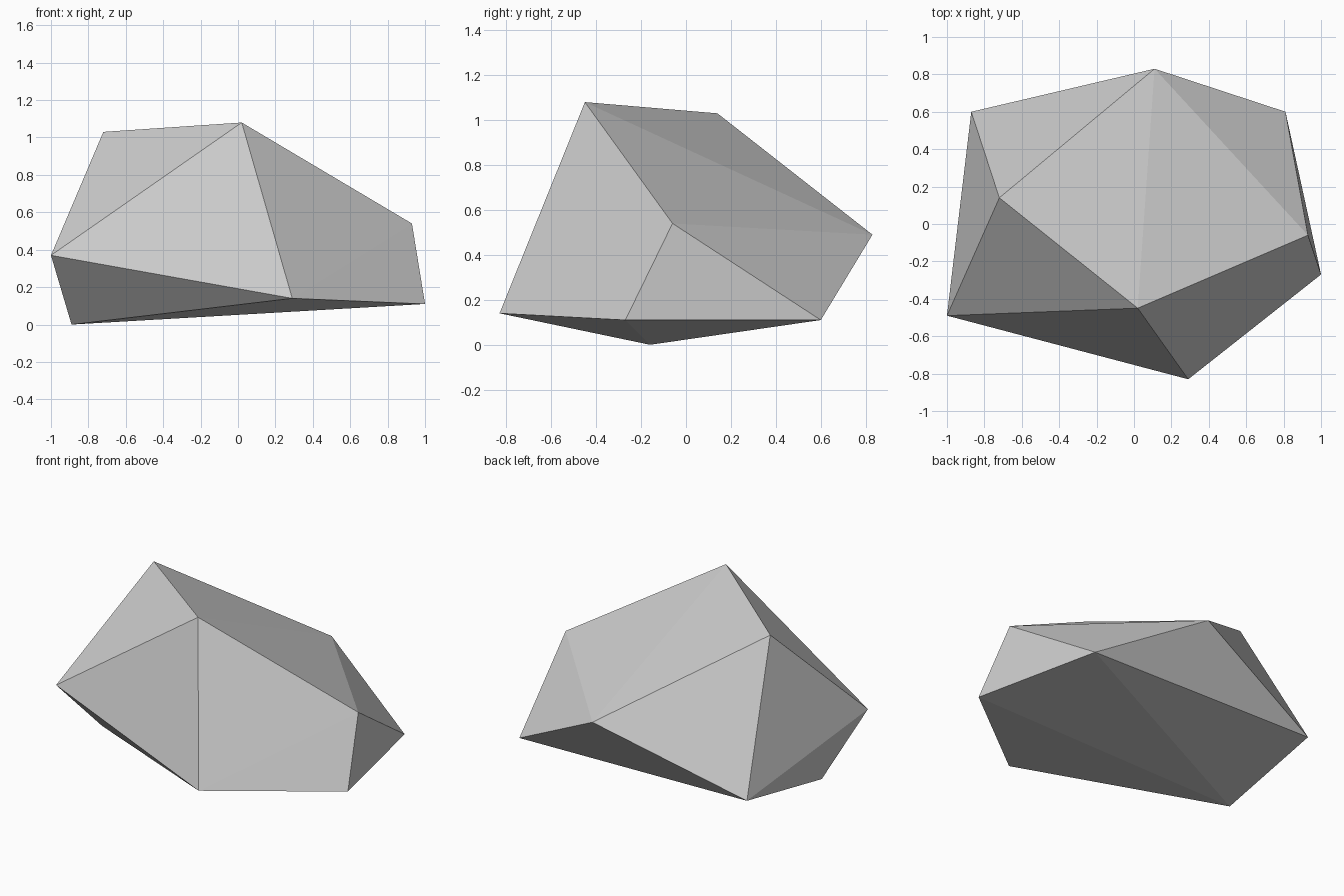
import bpy
import bmesh

# Remove the default object
cube = bpy.data.objects.get("Cube")
if cube:
    bpy.data.objects.remove(cube, do_unlink=True)

# Plain stone material
stone = bpy.data.materials.new("stone_grey")
stone.use_nodes = True
colour = (0.6, 0.6, 0.6, 1.0)
stone.diffuse_color = colour
bsdf = next(n for n in stone.node_tree.nodes if n.type == "BSDF_PRINCIPLED")
bsdf.inputs["Base Color"].default_value = colour
bsdf.inputs["Roughness"].default_value = 0.9

# Corners of the boulder, from the peak down to the resting point
peak_ridge = [(0.02, -0.45, 1.08), (-0.72, 0.14, 1.03)]
shoulders = [(0.93, -0.06, 0.54), (0.11, 0.83, 0.49), (-1.0, -0.49, 0.37)]
low_rim = [(0.29, -0.83, 0.14), (1.0, -0.27, 0.11), (0.81, 0.60, 0.11), (-0.87, 0.60, 0.14)]
foot = [(-0.89, -0.16, 0.0)]

# Wrap the corners in flat facets
bm = bmesh.new()
for corner in peak_ridge + shoulders + low_rim + foot:
    bm.verts.new(corner)
bmesh.ops.convex_hull(bm, input=list(bm.verts))
bmesh.ops.recalc_face_normals(bm, faces=list(bm.faces))
for face in bm.faces:
    face.smooth = False

mesh = bpy.data.meshes.new("boulder")
bm.to_mesh(mesh)
bm.free()
mesh.materials.append(stone)
boulder = bpy.data.objects.new("boulder", mesh)
bpy.context.collection.objects.link(boulder)
